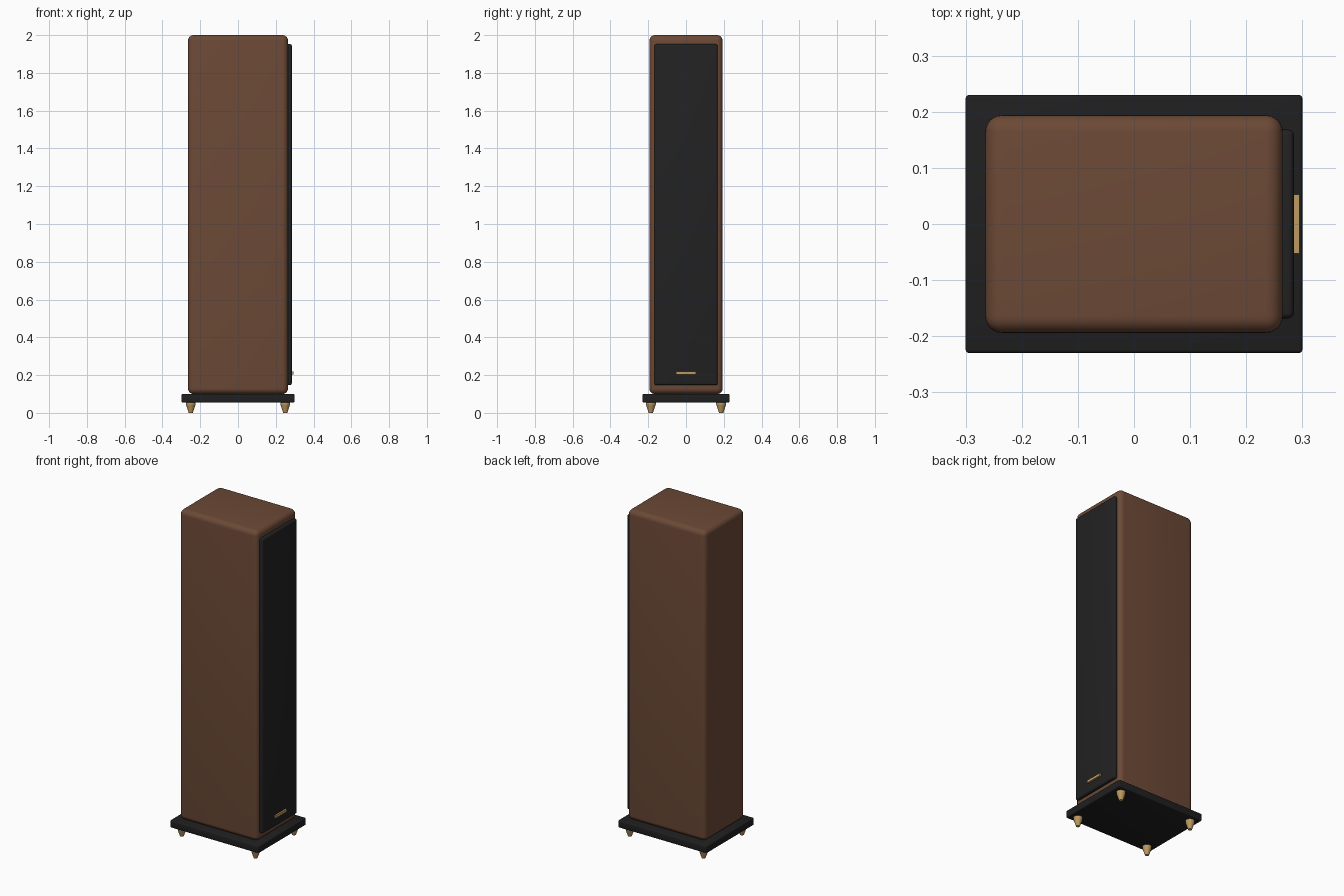
import bpy
import bmesh
from mathutils import Vector

cube = bpy.data.objects.get("Cube")
if cube:
    bpy.data.objects.remove(cube, do_unlink=True)


def material(name, rgb, roughness):
    mat = bpy.data.materials.new(name)
    mat.use_nodes = True
    colour = (*rgb, 1)
    mat.diffuse_color = colour
    shader = mat.node_tree.nodes["Principled BSDF"]
    shader.inputs["Base Color"].default_value = colour
    shader.inputs["Roughness"].default_value = roughness
    return mat


walnut = material("walnut brown", (0.15, 0.067, 0.037), 0.5)
cloth = material("grille black", (0.016, 0.016, 0.016), 0.9)
lacquer = material("plinth black", (0.014, 0.014, 0.015), 0.4)
brass = material("brass gold", (0.52, 0.33, 0.12), 0.35)


def finish(bm, name, mat):
    mesh = bpy.data.meshes.new(name)
    bm.to_mesh(mesh)
    bm.free()
    mesh.materials.append(mat)
    obj = bpy.data.objects.new(name, mesh)
    bpy.context.collection.objects.link(obj)
    bpy.ops.object.select_all(action="DESELECT")
    obj.select_set(True)
    bpy.context.view_layer.objects.active = obj
    bpy.ops.object.shade_smooth_by_angle()
    return obj


def rounded_box(name, low, high, radius, segments, mat):
    """Box between two corners with all edges rounded."""
    low, high = Vector(low), Vector(high)
    bm = bmesh.new()
    bmesh.ops.create_cube(bm, size=1)
    bmesh.ops.scale(bm, vec=high - low, verts=bm.verts)
    bmesh.ops.translate(bm, vec=(low + high) / 2, verts=bm.verts)
    if radius:
        bmesh.ops.bevel(bm, geom=bm.edges[:], offset=radius, segments=segments,
                        profile=0.5, affect="EDGES")
    return finish(bm, name, mat)


def spike(name, x, y):
    """Tapered foot with a short collar under the plinth."""
    bm = bmesh.new()
    for r_low, r_high, z_low, z_high in ((0.011, 0.026, 0, 0.045),
                                         (0.026, 0.026, 0.045, 0.058)):
        made = bmesh.ops.create_cone(bm, cap_ends=True, segments=24, radius1=r_low,
                                     radius2=r_high, depth=z_high - z_low)
        bmesh.ops.translate(bm, vec=(x, y, (z_low + z_high) / 2), verts=made["verts"])
    return finish(bm, name, brass)


# Cabinet, plinth, and the grille with its badge on the left (+x) face
rounded_box("cabinet", (-0.265, -0.194, 0.1), (0.265, 0.194, 2), 0.03, 6, walnut)
rounded_box("plinth", (-0.3, -0.23, 0.055), (0.3, 0.23, 0.1), 0.006, 3, lacquer)
rounded_box("grille", (0.25, -0.168, 0.147), (0.285, 0.168, 1.952), 0.01, 4, cloth)
rounded_box("badge", (0.28, -0.053, 0.203), (0.295, 0.053, 0.219), 0, 0, brass)

# Four feet
for end, x in (("left", 0.25), ("right", -0.25)):
    for side, y in (("front", -0.186), ("back", 0.186)):
        spike(f"{side}_{end}_foot", x, y)
